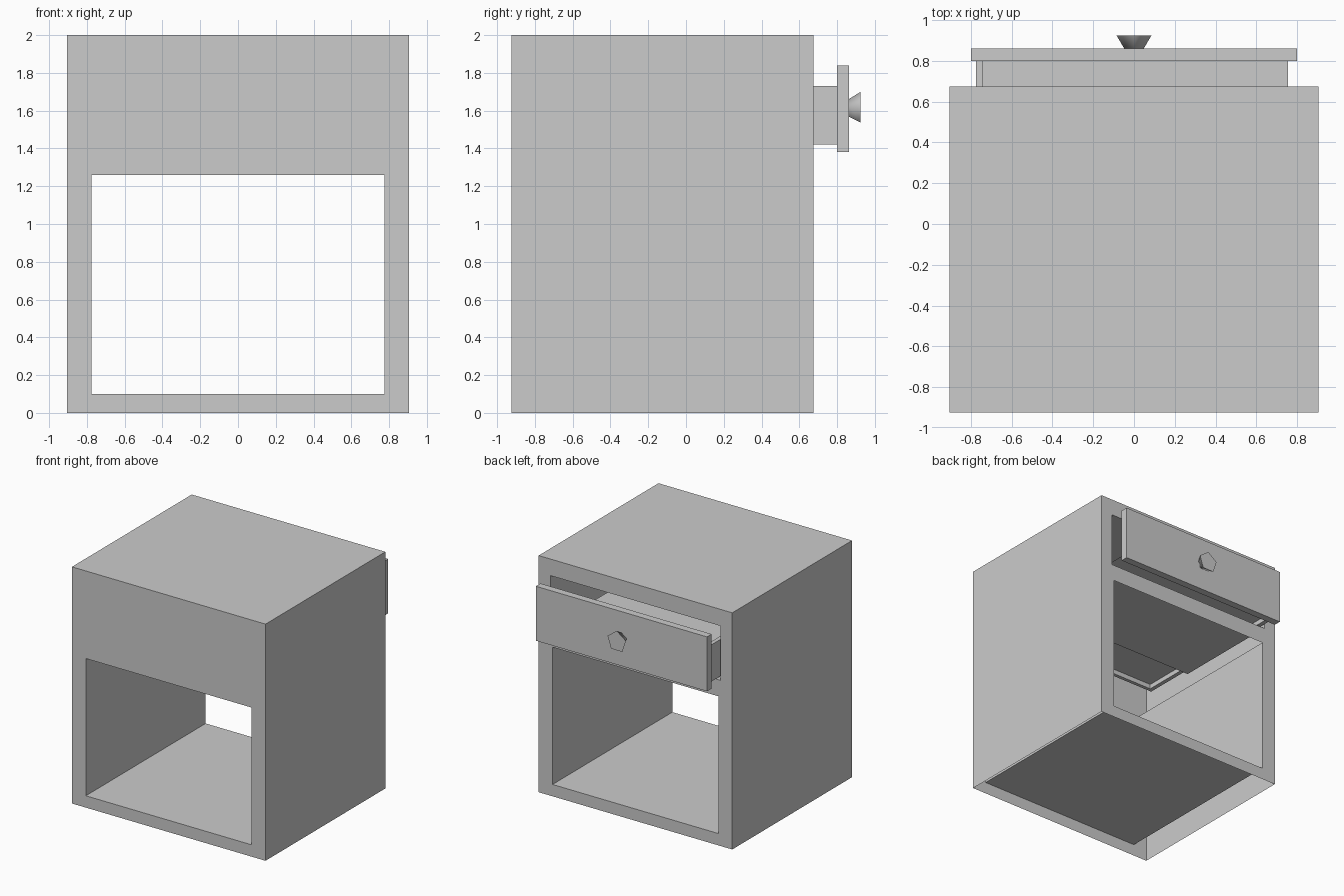
import bpy, bmesh, math
from mathutils import Matrix

if "Cube" in bpy.data.objects:
    bpy.data.objects.remove(bpy.data.objects["Cube"])


def sheet(bm, lo, hi):
    """Axis-aligned rectangle; lo and hi agree on exactly one axis."""
    k = next(i for i in range(3) if abs(lo[i] - hi[i]) < 1e-6)
    a, b = [i for i in range(3) if i != k]
    verts = []
    for u, v in ((lo, lo), (hi, lo), (hi, hi), (lo, hi)):
        p = list(lo)
        p[a], p[b] = u[a], v[b]
        verts.append(bm.verts.new(p))
    bm.faces.new(verts)


def finish(name, bm):
    bmesh.ops.remove_doubles(bm, verts=bm.verts, dist=1e-4)
    bmesh.ops.recalc_face_normals(bm, faces=bm.faces)
    mesh = bpy.data.meshes.new(name)
    bm.to_mesh(mesh)
    bm.free()
    obj = bpy.data.objects.new(name, mesh)
    bpy.context.scene.collection.objects.link(obj)
    return obj


def box(name, lo, hi):
    bm = bmesh.new()
    bmesh.ops.create_cube(bm, size=1)
    for v in bm.verts:
        v.co = [(l + h) / 2 + c * (h - l) for l, h, c in zip(lo, hi, v.co)]
    return finish(name, bm)


W, YF, YB, H = 0.905, -0.925, 0.675, 2.0     # cabinet half width, front, back, height
IX, IZ0, IZ1 = 0.775, 0.10, 1.26             # lower open compartment
PX, PZ0, PZ1, PY = 0.795, 1.40, 1.86, -0.28  # drawer pocket

# Cabinet outer shell, open underneath
bm = bmesh.new()
sheet(bm, (-W, YF, H), (W, YB, H))
for s in (-1, 1):
    sheet(bm, (s * W, YF, 0), (s * W, YB, H))
# Front and back frames around the compartment
for y in (YF, YB):
    sheet(bm, (-W, y, 0), (W, y, IZ0))
    for s in (-1, 1):
        sheet(bm, (s * IX, y, IZ0), (s * W, y, IZ1))
sheet(bm, (-W, YF, IZ1), (W, YF, H))
# Back frame around the drawer opening
sheet(bm, (-W, YB, IZ1), (W, YB, PZ0))
sheet(bm, (-W, YB, PZ1), (W, YB, H))
for s in (-1, 1):
    sheet(bm, (s * PX, YB, PZ0), (s * W, YB, PZ1))
finish("cabinet_shell", bm)

# Compartment floor and side walls
bm = bmesh.new()
sheet(bm, (-IX, YF, IZ0), (IX, YB, IZ0))
for s in (-1, 1):
    sheet(bm, (s * IX, YF, IZ0), (s * IX, YB, IZ1))
finish("compartment_lining", bm)

# Drawer pocket sleeve
bm = bmesh.new()
for z in (PZ0, PZ1):
    sheet(bm, (-PX, PY, z), (PX, YB, z))
for s in (-1, 1):
    sheet(bm, (s * PX, PY, PZ0), (s * PX, YB, PZ1))
finish("drawer_pocket", bm)

# Drawer: thin floor, one side wall, rear wall, front panel
bm = bmesh.new()
sheet(bm, (-0.755, -0.71, 1.46), (0.755, 0.80, 1.46))
finish("drawer_floor", bm)
box("drawer_side", (-0.775, -0.71, 1.42), (-0.74, 0.80, 1.73))
box("drawer_rear", (-0.74, -0.71, 1.42), (0.755, -0.68, 1.73))
box("drawer_panel", (-0.80, 0.80, 1.38), (0.80, 0.862, 1.84))

# Five-sided flared knob
bm = bmesh.new()
rings = []
for y, r in ((0.86, 0.05), (0.925, 0.09)):
    rings.append([bm.verts.new((r * math.sin(i * math.tau / 5), y,
                                1.61 + r * math.cos(i * math.tau / 5))) for i in range(5)])
for i in range(5):
    j = (i + 1) % 5
    bm.faces.new((rings[0][i], rings[0][j], rings[1][j], rings[1][i]))
for ring in rings:
    bm.faces.new(ring)
knob = finish("drawer_knob", bm)
bpy.context.view_layer.objects.active = knob
knob.select_set(True)
bpy.ops.object.shade_smooth_by_angle(angle=math.radians(75))
